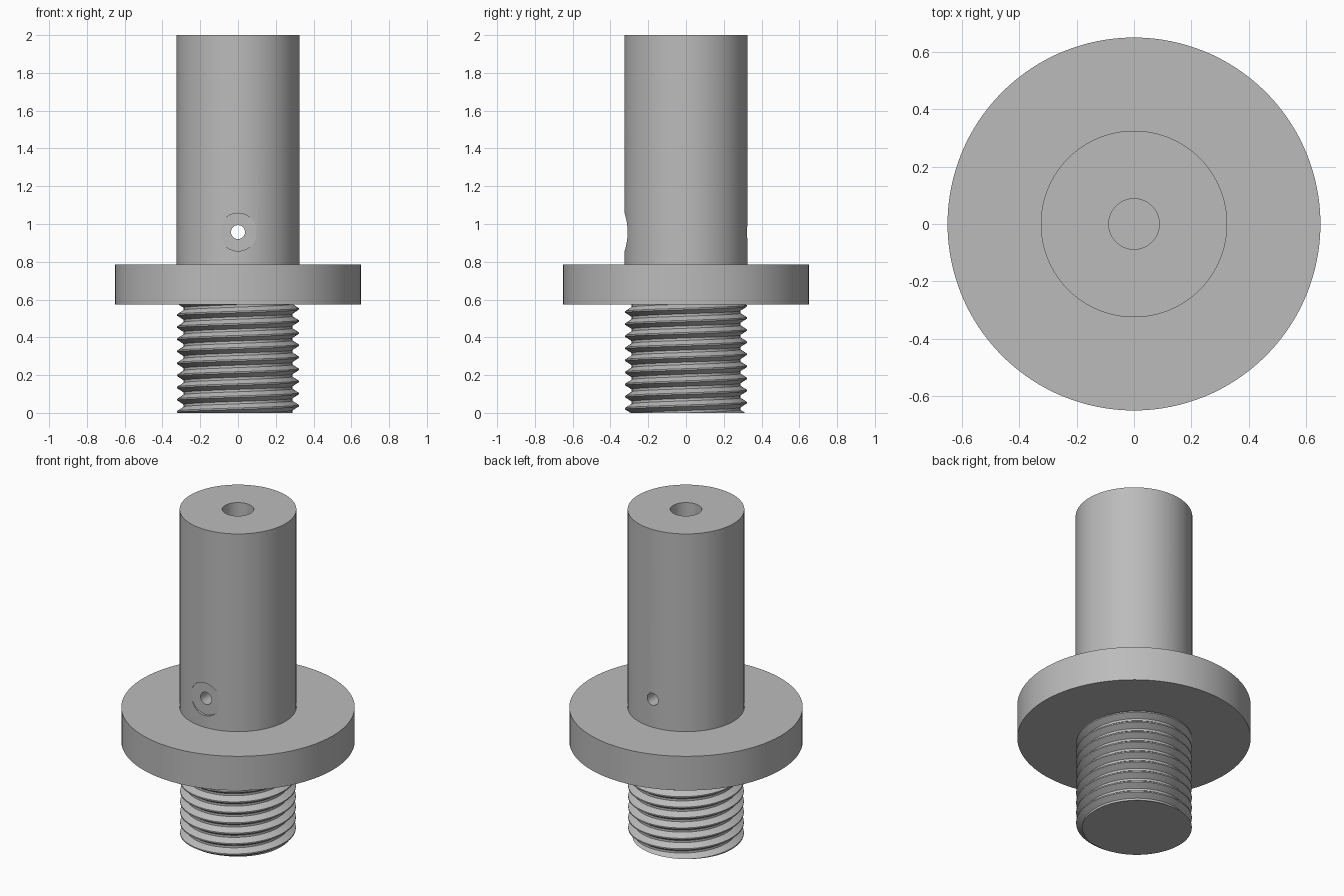
import bpy, bmesh, math
from mathutils import Matrix

if "Cube" in bpy.data.objects:
    bpy.data.objects.remove(bpy.data.objects["Cube"])

SEG = 128
steel = bpy.data.materials.new("plain_steel_grey")
steel.diffuse_color = (0.5, 0.5, 0.5, 1)
steel.use_nodes = True
steel.node_tree.nodes["Principled BSDF"].inputs["Base Color"].default_value = steel.diffuse_color


def finish(name, bm):
    bmesh.ops.recalc_face_normals(bm, faces=bm.faces)
    mesh = bpy.data.meshes.new(name)
    bm.to_mesh(mesh)
    bm.free()
    obj = bpy.data.objects.new(name, mesh)
    mesh.materials.append(steel)
    bpy.context.collection.objects.link(obj)
    return obj


def smooth(obj):
    bpy.ops.object.select_all(action='DESELECT')
    bpy.context.view_layer.objects.active = obj
    obj.select_set(True)
    bpy.ops.object.shade_smooth_by_angle(angle=math.radians(25))


def lathe(name, profile):
    bm = bmesh.new()
    verts = [bm.verts.new((r, 0, z)) for r, z in profile]
    edges = [bm.edges.new(pair) for pair in zip(verts, verts[1:])]
    bmesh.ops.spin(bm, geom=verts + edges, cent=(0, 0, 0), axis=(0, 0, 1),
                   angle=math.tau, steps=SEG, use_merge=False)
    bmesh.ops.remove_doubles(bm, verts=bm.verts, dist=1e-5)
    return finish(name, bm)


def cross_cutter(name, radius, y0, y1, z):
    bm = bmesh.new()
    place = Matrix.Translation((0, (y0 + y1) / 2, z)) @ Matrix.Rotation(math.pi / 2, 4, 'X')
    bmesh.ops.create_cone(bm, cap_ends=True, segments=48, radius1=radius,
                          radius2=radius, depth=y1 - y0, matrix=place)
    obj = finish(name, bm)
    obj.hide_render = True
    return obj


# Shaft and flange in one turned piece, with a blind bore from the top
body = lathe("shaft_and_flange", [
    (0, 0.575), (0.65, 0.575), (0.65, 0.785), (0.325, 0.785),
    (0.325, 2.0), (0.088, 2.0), (0.088, 0.88), (0, 0.88)])

# Cross hole through the shaft and shallow spot face at the front
for cutter in (cross_cutter("cross_hole_cutter", 0.037, -0.5, 0.5, 0.957),
               cross_cutter("spot_face_cutter", 0.1, -0.5, -0.3105, 0.957)):
    mod = body.modifiers.new(cutter.name, 'BOOLEAN')
    mod.operation = 'DIFFERENCE'
    mod.solver = 'EXACT'
    mod.object = cutter
    bpy.context.view_layer.objects.active = body
    bpy.ops.object.modifier_apply(modifier=mod.name)
    bpy.data.objects.remove(cutter)
smooth(body)

# Helical thread: one pitch is crest, flank, root, flank
PITCH, TOP, MAJOR, MINOR = 0.064, 0.58, 0.322, 0.288
STEPS = [(0, MINOR), (0.2, MINOR), (0.54, MAJOR), (0.66, MAJOR), (1, MINOR)]


def thread_radius(phase):
    phase %= 1
    for (a, ra), (b, rb) in zip(STEPS, STEPS[1:]):
        if phase <= b:
            return ra + (rb - ra) * (phase - a) / (b - a)


bm = bmesh.new()
columns = []
for i in range(SEG + 1):
    turn = i / SEG
    ang = math.tau * turn
    column = []
    for k in range(-2, int(TOP / PITCH) + 2):
        for frac, _ in STEPS[:-1]:
            z = min(max((k + frac + turn) * PITCH, 0), TOP)
            r = thread_radius(z / PITCH - turn)
            column.append(bm.verts.new((r * math.cos(ang), r * math.sin(ang), z)))
    columns.append(column)
for a, b in zip(columns, columns[1:]):
    for j in range(len(a) - 1):
        bm.faces.new((a[j], b[j], b[j + 1], a[j + 1]))
bmesh.ops.remove_doubles(bm, verts=bm.verts, dist=1e-5)
# Flat end of the threaded stud
bmesh.ops.holes_fill(bm, edges=[e for e in bm.edges if e.is_boundary], sides=0)
smooth(finish("threaded_stud", bm))
